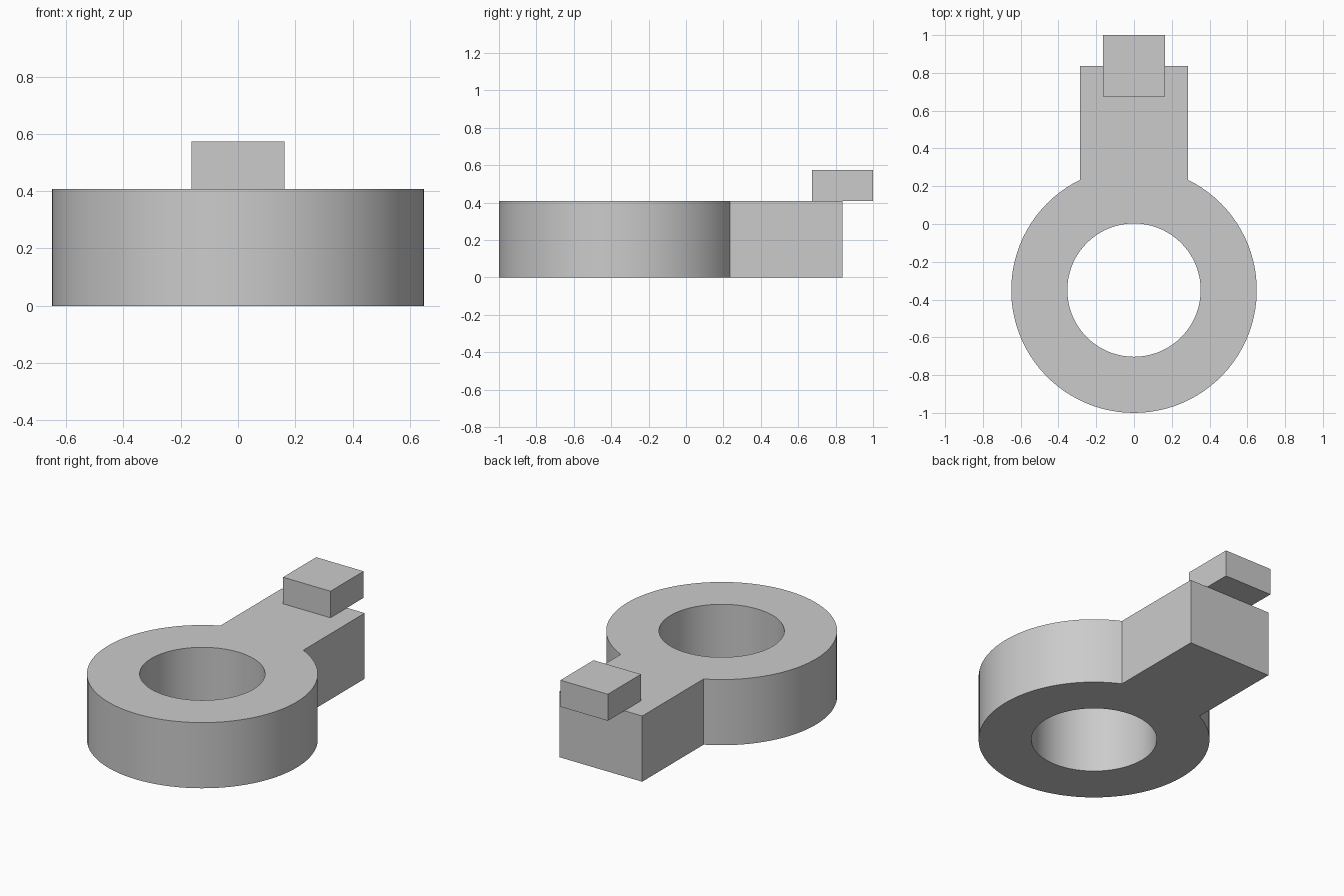
import bpy, bmesh
from math import asin, cos, sin, pi, radians

cube = bpy.data.objects.get("Cube")
if cube:
    bpy.data.objects.remove(cube, do_unlink=True)

RING_Y, OUTER, INNER = -0.35, 0.65, 0.353
ARM_HALF, ARM_END, HEIGHT = 0.285, 0.837, 0.408

grey = bpy.data.materials.new("plain grey")
grey.use_nodes = True
grey.diffuse_color = (0.6, 0.6, 0.6, 1)
grey.node_tree.nodes["Principled BSDF"].inputs["Base Color"].default_value = (0.6, 0.6, 0.6, 1)


def arc(radius, start, end, steps):
    """Points along an arc around the ring centre."""
    angles = [start + (end - start) * i / steps for i in range(steps + 1)]
    return [(radius * cos(a), RING_Y + radius * sin(a)) for a in angles]


def extruded(name, loops, bottom, top):
    """Solid made from closed outlines (the later ones are holes)."""
    bm = bmesh.new()
    for points in loops:
        verts = [bm.verts.new((x, y, bottom)) for x, y in points]
        for a, b in zip(verts, verts[1:] + verts[:1]):
            bm.edges.new((a, b))
    bmesh.ops.triangle_fill(bm, use_beauty=True, use_dissolve=False, edges=bm.edges[:])
    result = bmesh.ops.extrude_face_region(bm, geom=bm.faces[:], use_keep_orig=True)
    moved = [g for g in result["geom"] if isinstance(g, bmesh.types.BMVert)]
    bmesh.ops.translate(bm, verts=moved, vec=(0, 0, top - bottom))
    bmesh.ops.recalc_face_normals(bm, faces=bm.faces[:])
    mesh = bpy.data.meshes.new(name)
    bm.to_mesh(mesh)
    bm.free()
    mesh.materials.append(grey)
    obj = bpy.data.objects.new(name, mesh)
    bpy.context.collection.objects.link(obj)
    return obj


# Ring and arm as one keyhole-shaped body with a round hole
half_gap = asin(ARM_HALF / OUTER)
outline = arc(OUTER, pi / 2 + half_gap, 5 * pi / 2 - half_gap, 80)
outline += [(ARM_HALF, ARM_END), (-ARM_HALF, ARM_END)]
hole = arc(INNER, 0, 2 * pi, 72)[:-1]
body = extruded("ring_with_arm", [outline, hole], 0, HEIGHT)

# Small block on the end of the arm
w = 0.163
extruded("end_block", [[(-w, 0.675), (w, 0.675), (w, 1), (-w, 1)]], HEIGHT, 0.573)

# Smooth round walls with sharp rims
bpy.ops.object.select_all(action="DESELECT")
body.select_set(True)
bpy.context.view_layer.objects.active = body
bpy.ops.object.shade_smooth_by_angle(angle=radians(30))
